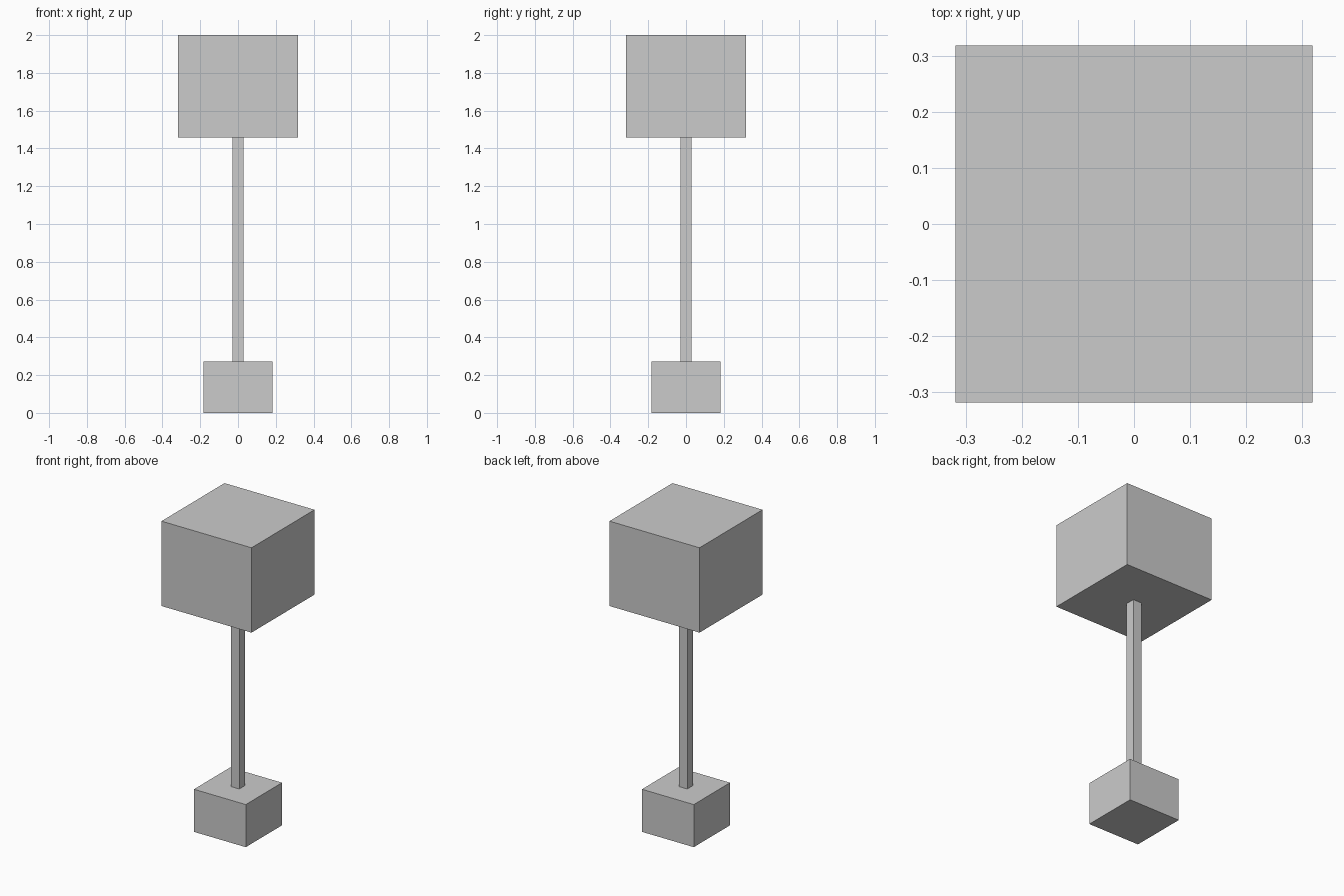
import bpy

if "Cube" in bpy.data.objects:
    bpy.data.objects.remove(bpy.data.objects["Cube"])


def block(name, width, bottom, top):
    """Square upright block centred on the z axis."""
    bpy.ops.mesh.primitive_cube_add(size=1, location=(0, 0, (bottom + top) / 2))
    obj = bpy.context.object
    obj.name = name
    obj.scale = (width, width, top - bottom)
    bpy.ops.object.transform_apply(location=False, rotation=False, scale=True)
    return obj


BASE_TOP = 0.272
SHADE_BOTTOM = 1.458

# Heavy square foot
block("lamp_base", 0.366, 0.0, BASE_TOP)
# Slim square pole between foot and shade
block("lamp_pole", 0.06, BASE_TOP, SHADE_BOTTOM)
# Large box shade
block("lamp_shade", 0.636, SHADE_BOTTOM, 2.0)
